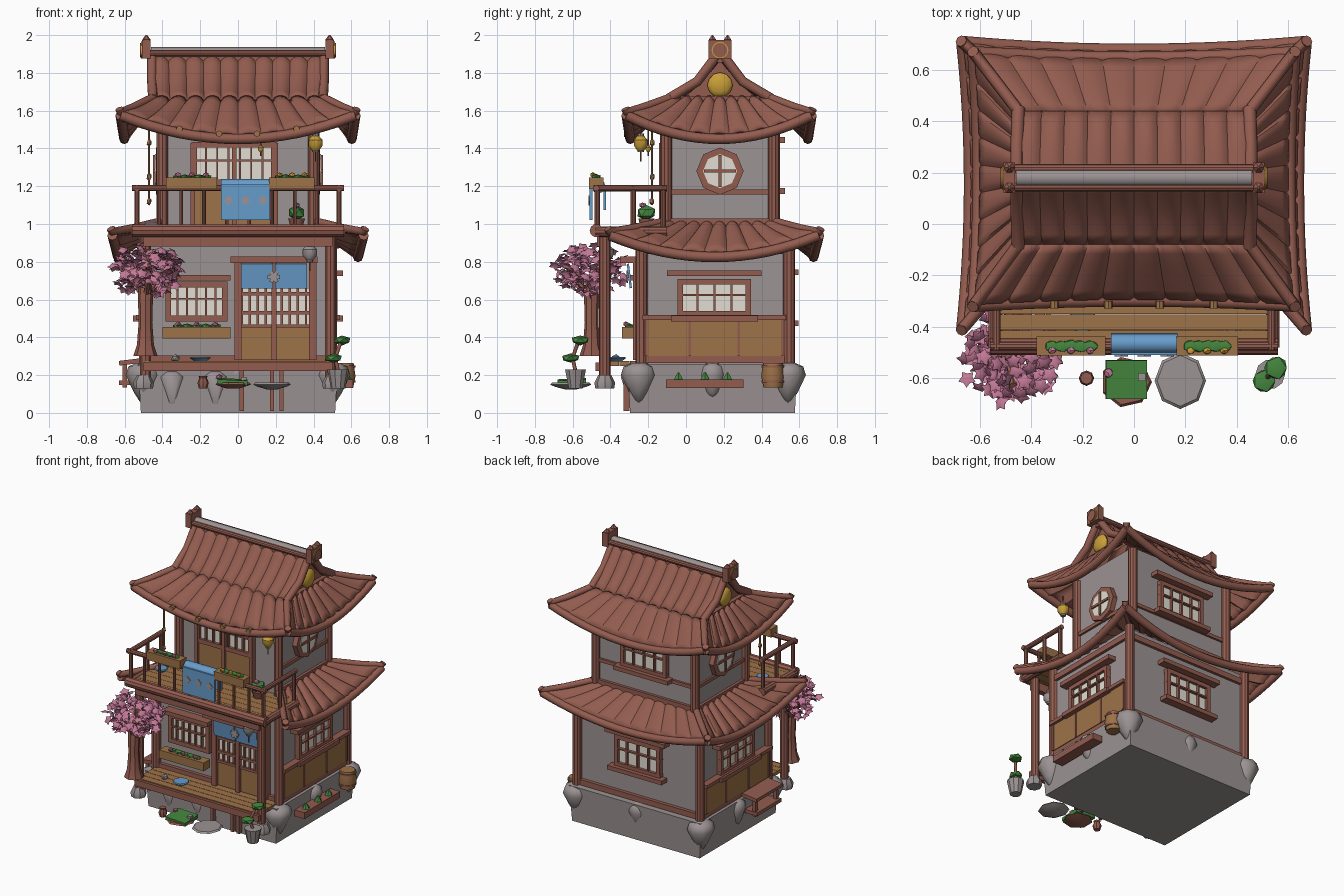
import bpy, bmesh, math, random
from mathutils import Vector as V, Matrix, Euler

if "Cube" in bpy.data.objects:
    bpy.data.objects.remove(bpy.data.objects["Cube"])
random.seed(4)

def color(name, r, g, b):
    m = bpy.data.materials.new(name)
    m.diffuse_color = [*(((c / 255 + .055) / 1.055) ** 2.4 for c in (r, g, b)), 1]
    m.use_nodes = True
    m.node_tree.nodes["Principled BSDF"].inputs["Base Color"].default_value = m.diffuse_color
    return m
WOOD, GREY = color("red brown wood", 147, 92, 79), color("grey stone and plaster", 156, 147, 147)
TAN, CREAM = color("tan wood", 158, 114, 72), color("paper cream", 226, 222, 210)
BLUE, GREEN = color("blue cloth", 103, 156, 202), color("leaf green", 68, 134, 62)
PINK, GOLD = color("blossom pink", 194, 120, 149), color("gold", 200, 158, 56)

def obj(name, bm, mat, angle=35):
    me = bpy.data.meshes.new(name)
    bm.to_mesh(me); bm.free()
    me.materials.append(mat)
    me.polygons.foreach_set("use_smooth", [True] * len(me.polygons))
    me.set_sharp_from_angle(angle=math.radians(angle))
    o = bpy.data.objects.new(name, me)
    bpy.context.collection.objects.link(o)
    return o

def box(name, loc, size, mat, rot=(0, 0, 0), taper=1):
    bm = bmesh.new()
    bmesh.ops.create_cube(bm, size=1)
    for v in bm.verts:
        if v.co.z < 0: v.co.xy *= taper
    bm.transform(Matrix.LocRotScale(V(loc), Euler(rot), V(size)))
    return obj(name, bm, mat)

def rod(name, a, b, r, mat, sides=10):
    a, b = V(a), V(b)
    bm = bmesh.new()
    bmesh.ops.create_cone(bm, cap_ends=True, segments=sides, radius1=r, radius2=r, depth=(b - a).length)
    q = V((0, 0, 1)).rotation_difference(b - a)
    bm.transform(Matrix.LocRotScale((a + b) / 2, q, None))
    return obj(name, bm, mat)

def tube(name, pts, r, mat=WOOD):
    cu = bpy.data.curves.new(name, 'CURVE')
    cu.dimensions, cu.bevel_depth, cu.bevel_resolution, cu.use_fill_caps = '3D', r, 2, True
    s = cu.splines.new('POLY'); s.points.add(len(pts) - 1)
    for p, q in zip(s.points, pts): p.co = (*q, 1)
    tmp = bpy.data.objects.new(name, cu)
    bm = bmesh.new(); me = bpy.data.meshes.new_from_object(tmp); bm.from_mesh(me)
    bpy.data.objects.remove(tmp); bpy.data.meshes.remove(me)
    return obj(name, bm, mat, 50)

def lathe(name, loc, prof, mat, sides=10, sx=1, sy=1, angle=35):
    bm = bmesh.new()
    rings = [[bm.verts.new((loc[0] + sx * r * math.cos(2 * math.pi * i / sides),
              loc[1] + sy * r * math.sin(2 * math.pi * i / sides), loc[2] + z)) for i in range(sides)] for r, z in prof]
    for p, q in zip(rings, rings[1:]):
        for i in range(sides): bm.faces.new((p[i], p[i - sides + 1], q[i - sides + 1], q[i]))
    bm.faces.new(rings[0][::-1]); bm.faces.new(rings[-1])
    return obj(name, bm, mat, angle)

def blob(name, loc, size, mat, sub=1):
    bm = bmesh.new()
    bmesh.ops.create_icosphere(bm, subdivisions=sub, radius=1)
    for v in bm.verts: v.co *= random.uniform(.88, 1.1) if sub < 2 else 1
    bm.transform(Matrix.LocRotScale(V(loc), None, V(size)))
    return obj(name, bm, mat)

# --- wall helper: a = along the wall, d = outwards, ang = facing (0 front, 90 right)
def wbox(name, ang, org, a, d, z, w, t, h, mat):
    c, s = math.cos(math.radians(ang)), math.sin(math.radians(ang))
    return box(name, (org[0] + c * a + s * d, org[1] + s * a - c * d, z), (w, t, h), mat, (0, 0, math.radians(ang)))

def window(ang, org, a, z, w, h, cols=4, sills=True):
    wbox("window_pane", ang, org, a, .005, z, w, .02, h, CREAM)
    for i in range(cols + 1):
        e = i in (0, cols)
        wbox("window_bar", ang, org, a + w * (i / cols - .5), .018, z, .028 if e else .01, .035, h, WOOD)
    for k, t in ((-.5, .03), (.08, .01), (.5, .03)):
        wbox("window_rail", ang, org, a, .018, z + k * h, w + .03, .035, t, WOOD)
    if sills:
        wbox("window_sill", ang, org, a, .035, z - h / 2 - .025, w + .1, .06, .03, WOOD)
        wbox("window_head", ang, org, a, .035, z + h / 2 + .045, w + .14, .06, .03, WOOD)

# --- roof helper: a scalloped tile slope with optional eave sag
def slope(name, A, B, C, D, tiles, sag=0, bow=0, dip=.012, eave=.027, wave=.026):
    A, B, C, D = map(V, (A, B, C, D))
    n = (C + D - A - B); n.z = 0; n.normalize()
    def P(u, v, bump=True):
        p = A.lerp(B, u).lerp(C.lerp(D, u), v)
        t = 1 - (2 * u - 1) ** 2
        p -= n * bow * t * v
        p.z -= sag * t * v ** 1.5 + dip * math.sin(math.pi * v)
        if bump: p.z += wave * math.sin(math.pi * ((u * tiles) % 1)) ** .6
        return p
    bm = bmesh.new()
    nu, nv = tiles * 6, 6
    g = [[bm.verts.new(P(i / nu, j / nv)) for i in range(nu + 1)] for j in range(nv + 1)]
    for j in range(nv):
        for i in range(nu): bm.faces.new((g[j][i], g[j][i + 1], g[j + 1][i + 1], g[j + 1][i]))
    bm.normal_update()
    if sum(f.normal.z for f in bm.faces) < 0: bmesh.ops.reverse_faces(bm, faces=bm.faces[:])
    o = obj(name, bm, WOOD)
    m = o.modifiers.new("thickness", 'SOLIDIFY'); m.thickness, m.offset = .03, -1
    if eave:
        tube("eave_beam", [P(i / 16, 1, False) - V((0, 0, .015)) for i in range(17)], eave)

def corners(x, y0, y1, z): return [V((-x, y0, z)), V((x, y0, z)), V((x, y1, z)), V((-x, y1, z))]

def skirt(name, I, O, sides, sag, bow):
    for k in sides:
        slope(name, I[k], I[(k + 1) % 4], O[k], O[(k + 1) % 4], 10 if k % 2 == 0 else 9, sag, bow, wave=.014 if k == 2 else .026)
    for a, b in zip(I, O):
        m = a.lerp(b, .6) - V((0, 0, .012))
        tube("hip_ridge", [a + V((0, 0, .015)), m + V((0, 0, .015)), b + V((0, 0, .005)), b + (b - a) * .03 + V((0, 0, .022))], .023)

# --- stone base
box("foundation", (0, .14, .13), (1.06, .9, .26), GREY, taper=.97)
for x in (-.5, 0, .5):
    for y in (-.25, .14, .54):
        if x or y != .14:
            big = x and y != .14
            r = .095 if big else .07
            lathe("base_stone", (x, y, 0), [(.008, .04 if big else .07), (r * .55, .11), (r, .2), (r * .85, .245), (r * .4, .265)],
                  GREY, 8, angle=70)
for x in (-.35, -.12):
    lathe("front_stone", (x, -.28, 0), [(.008, .01), (.075, .19), (.04, .22)], GREY, 6, angle=70)

# --- storeys
L, U = (0, .155), (0, .18)
box("lower_wall", (0, .155, .58), (.98, .75, .68), GREY)
box("upper_wall", (0, .18, 1.28), (.8, .56, .64), GREY)
for sx in (-1, 1):
    for y in (-.235, .545): rod("lower_post", (sx * .495, y, .26), (sx * .495, y, .93), .032, WOOD)
    for y in (-.105, .465): rod("upper_post", (sx * .4, y, .98), (sx * .4, y, 1.58), .032, WOOD)
for ang, w, d in ((0, .98, .375), (90, .75, .49), (180, .98, .375), (-90, .75, .49)):
    wbox("base_beam", ang, L, 0, d, .285, w, .05, .04, WOOD)
    if ang: wbox("top_beam", ang, L, 0, d, .86, w, .04, .04, WOOD)
for ang, w, d in ((90, .56, .4), (-90, .56, .4), (180, .8, .28)):
    wbox("upper_rail", ang, U, 0, d, 1.17, w, .03, .025, WOOD)
    wbox("upper_sill", ang, U, 0, d, 1.01, w, .04, .04, WOOD)

# side and back windows, side panelling
for ang in (90, -90):
    org = (math.copysign(.49, ang), .15)
    window(ang, org, 0, .61, .36, .17)
    wbox("panel", ang, org, 0, .01, .4, .74, .04, .2, TAN)
    wbox("panel_rail", ang, org, 0, .025, .505, .76, .05, .025, WOOD)
    for a in (-.36, -.13, .13, .36): wbox("panel_batten", ang, org, a, .015, .4, .014, .04, .2, WOOD)
    s = math.copysign(1, ang)
    for nm, r, d, m in (("round_window_frame", .125, .035, WOOD), ("round_window_pane", .09, .04, CREAM)):
        rod(nm, (s * .38, .18, 1.28), (s * (.4 + d), .18, 1.28), r, m, 8)
    for k, l in ((0, .17),):
        wbox("round_window_bar", ang, (s * .4, .18), k, .04, 1.28, .016, .02, l, WOOD)
        wbox("round_window_bar", ang, (s * .4, .18), 0, .04, 1.28 + k, l, .02, .016, WOOD)
window(180, (0, .53), 0, .6, .34, .2)
window(180, (0, .46), 0, 1.3, .34, .2)

# front window, flower box, door
F = (0, -.22)
window(0, F, -.22, .59, .3, .18, 6, False)
wbox("front_window_head", 0, F, -.22, .04, .715, .36, .07, .03, WOOD)
def planter(x, y, z, w):
    box("planter", (x, y, z), (w, .075, .06), TAN)
    for i in range(5):
        px = x + w * (i / 4 - .5) * .55
        blob("planter_leaves", (px, y, z + .033), (.032, .026, .016), GREEN)
        if i % 2 == 0: blob("planter_flower", (px, y - .018, z + .045), (.017, .015, .014), GOLD if x > 0 else PINK)
planter(-.22, -.3, .425, .36)
wbox("door_panel", 0, F, .19, .02, .37, .37, .03, .18, TAN)
wbox("door_paper", 0, F, .19, .015, .56, .37, .03, .2, CREAM)
for i in range(9): wbox("door_bar", 0, F, .02 + i * .0425, .035, .56, .013, .02, .2, WOOD)
for z in (.46, .53, .63): wbox("door_rail", 0, F, .19, .035, z, .37, .025, .018, WOOD)
for x, w in ((0, .035), (.19, .025), (.395, .04)): wbox("door_post", 0, F, x, .03, .55, w, .06, .54, WOOD)
wbox("door_head", 0, F, .19, .07, .81, .46, .12, .035, WOOD)
for x in (.1, .28): box("door_curtain", (x, -.3, .725), (.17, .012, .13), BLUE, (.12, 0, 0))
for k in range(3): box("curtain_emblem", (.19, -.312, .72), (.065, .008, .02), GREY, (0, k * math.pi / 3, 0))

# upper sliding door
G = (0, -.1)
wbox("sliding_door", 0, G, -.02, .01, 1.1, .42, .03, .22, TAN)
window(0, G, -.02, 1.32, .42, .2, 7, False)
for x in (-.24, -.02, .2): wbox("sliding_door_post", 0, G, x, .02, 1.21, .024, .045, .44, WOOD)

# --- porch and balcony
for i in range(4): box("porch_plank", (0, -.27 - i * .055, .262), (.98, .052, .025), TAN)
box("porch_beam", (0, -.465, .245), (1.0, .03, .045), WOOD)
for x in (.02, .18, .23): box("porch_leg", (x, -.315, .12), (.022, .03, .22), WOOD)
for i in range(6): box("balcony_plank", (0, -.135 - i * .062, .965), (1.06, .06, .03), TAN)
rod("balcony_front_beam", (-.56, -.475, .965), (.56, -.475, .965), .035, WOOD)
box("balcony_lower_beam", (0, -.45, .912), (1.0, .04, .06), WOOD)
for s in (-1, 1):
    rod("balcony_side_beam", (s * .54, -.48, .96), (s * .54, -.1, .96), .028, WOOD)
    rod("porch_post", (s * .49, -.43, .17), (s * .49, -.43, .96), .03, WOOD)
    lathe("post_stone", (s * .5, -.43, .13), [(.05, 0), (.055, .03), (.035, .07)], GREY, 8)
    rod("side_rail", (s * .535, -.49, 1.19), (s * .535, -.1, 1.19), .017, WOOD)
    for y in (-.47, -.28, -.12): rod("rail_post", (s * .535, y, .98), (s * .535, y, 1.2), .014, WOOD)
rod("front_rail", (-.56, -.475, 1.19), (.56, -.475, 1.19), .017, WOOD)
for x in (-.42, -.3, -.18, -.06, .06, .18, .3, .42): rod("rail_baluster", (x, -.475, .98), (x, -.475, 1.19), .01, WOOD)
planter(-.245, -.475, 1.215, .27)
planter(.285, -.475, 1.215, .24)
rod("blanket_fold", (-.09, -.465, 1.2), (.17, -.465, 1.2), .038, BLUE, 12)
box("blanket_front", (.04, -.503, 1.115), (.26, .015, .19), BLUE)
box("blanket_back", (.04, -.43, 1.14), (.26, .012, .13), BLUE)
for x in (-.05, .04, .13): box("blanket_diamond", (x, -.512, 1.125), (.037, .008, .037), GREY, (0, math.pi / 4, 0))
lathe("balcony_pot", (.31, -.21, .98), [(.03, 0), (.045, .05)], WOOD)
blob("balcony_plant", (.31, -.21, 1.06), (.05, .05, .04), GREEN)
blob("balcony_flower", (.31, -.23, 1.1), (.02, .02, .015), PINK)
lathe("balcony_bowl", (-.45, -.24, .98), [(.025, 0), (.045, .018), (.04, .024)], BLUE)

# --- roofs
skirt("lower_roof", corners(.4, -.1, .46, 1.0), corners(.665, -.405, .705, .955), (1, 2, 3), .115, .03)
I = corners(.45, -.08, .44, 1.655)
skirt("upper_roof", I, corners(.622, -.315, .665, 1.59), (0, 1, 2, 3), .125, .02)
for a, b, y in ((I[0], I[1], .16), (I[2], I[3], .20)):
    e = math.copysign(.46, a.x)
    slope("gable_roof", (e, y, 1.88), (-e, y, 1.88), a, b, 10, 0, 0, .025, 0)
for s in (-1, 1):
    for y, k in ((-.09, -1), (.45, 1)):
        tube("gable_verge", [(s * .455, .18 + k * .01, 1.9), (s * .455, .18 + k * .12, 1.755), (s * .45, y, 1.665)], .026)
    bm = bmesh.new()
    bm.faces.new([bm.verts.new((s * .42, y, z)) for y, z in ((-.06, 1.63), (.42, 1.63), (.18, 1.87))])
    obj("gable_infill", bm, WOOD)
    box("gable_tie", (s * .44, .18, 1.66), (.03, .42, .035), WOOD)
    blob("gable_ornament", (s * .44, .18, 1.735), (.03, .068, .068), GOLD, 2)
    box("ridge_end", (s * .485, .18, 1.925), (.045, .12, .1), WOOD)
    rod("ridge_disc", (s * .5, .18, 1.92), (s * .513, .18, 1.92), .045, GOLD, 12)
    rod("ridge_boss", (s * .5, .18, 1.92), (s * .52, .18, 1.92), .039, WOOD, 12)
    for y in (.14, .22):
        lathe("ridge_finial", (s * .485, y, 1.965), [(.016, 0), (.022, .012), (.004, .035)], WOOD, 6)
box("ridge_core", (0, .18, 1.885), (.94, .07, .06), WOOD)
rod("ridge_cap", (-.46, .18, 1.9), (.46, .18, 1.9), .036, GREY, 12)
for y in (.145, .215): rod("ridge_trim", (-.47, y, 1.905), (.47, y, 1.905), .018, WOOD)
for x in (-.31, -.1, .1, .31): rod("eave_stud", (x, -.3, 1.475 + x * x * .3), (x, -.328, 1.475 + x * x * .3), .017, TAN, 8)

# --- lanterns and hanging chime
def lantern(x, y, z, mat, k=1):
    lathe("lantern", (x, y, z), [(r * k, h * k) for r, h in ((.02, -.04), (.038, -.015), (.038, .015), (.02, .035))], mat)
    for h in (-.05, .035): lathe("lantern_cap", (x, y, z + h * k), [(.018 * k, 0), (.018 * k, .014 * k)], GREY, 8)
    rod("lantern_cord", (x, y, z - .1 * k), (x, y, z + .1), .004, WOOD, 6)
lantern(.41, -.24, 1.43, GOLD)
lantern(.38, -.42, .85, GREY)
lantern(.12, -.2, 1.4, GOLD, .4)
rod("chime_cord", (-.47, -.18, 1.1), (-.47, -.18, 1.5), .006, TAN, 6)
for z in (1.12, 1.25, 1.43): blob("chime_bead", (-.47, -.18, z), (.014, .014, .022), TAN)

# --- blossom tree
lathe("tree_trunk", (-.49, -.5, 0), [(.065, .3), (.045, .36), (.036, .48), (.04, .62), (.03, .7)], WOOD, 8)
for dx, dy in ((.12, .06), (-.12, .05), (.02, -.13), (-.05, .12)):
    rod("tree_branch", (-.49, -.5, .6), (-.49 + dx, -.5 + dy, .78), .016, WOOD, 6)
bm = bmesh.new()
for i in range(190):
    d = V((random.gauss(0, 1), random.gauss(0, 1), random.gauss(0, 1))).normalized() * random.uniform(.5, 1)
    mtx = Matrix.LocRotScale(V((-.48 + d.x * .195, -.505 + d.y * .195, .765 + d.z * .14)),
                             Euler([random.uniform(-.9, .9), random.uniform(-.9, .9), random.uniform(0, 6)]), None)
    ring = [bm.verts.new(mtx @ V((r * math.cos(k * math.pi / 5), r * math.sin(k * math.pi / 5), -r * .35)))
            for k, r in ((k, .036 if k % 2 else .022) for k in range(10))]
    c = bm.verts.new(mtx @ V((0, 0, .006)))
    for k in range(10): bm.faces.new((c, ring[k - 1], ring[k]))
obj("tree_blossom", bm, PINK)

# --- garden items around the base
lathe("bonsai_pot", (.53, -.585, .13), [(.038, 0), (.055, .085), (.058, .1), (.04, .1)], GREY)
tube("bonsai_stem", [(.53, -.585, .22), (.515, -.6, .29), (.545, -.57, .38)], .01)
for x, y, z in ((.505, -.61, .29), (.55, -.56, .385)): blob("bonsai_leaves", (x, y, z), (.05, .05, .026), GREEN)
lathe("step_stone", (.18, -.61, .13), [(.03, -.005), (.075, .008), (.1, .02), (.09, .03)], GREY, 8, 1, 1.1)
lathe("moss_bed", (-.03, -.615, .13), [(.04, 0), (.1, .02), (.09, .03)], WOOD, 7)
box("moss", (-.03, -.605, .165), (.16, .15, .025), GREEN, (.05, .05, 0))
blob("moss_flower", (-.1, -.58, .19), (.02, .02, .016), PINK)
box("moss_stone", (.03, -.595, .18), (.03, .03, .02), GREY)
lathe("clay_jar", (-.185, -.6, .13), [(.022, 0), (.03, .03), (.02, .055), (.024, .065)], WOOD, 8)
lathe("blue_bowl", (-.2, -.37, .272), [(.03, 0), (.055, .018), (.05, .024)], BLUE)
blob("porch_pebble", (-.33, -.37, .29), (.025, .025, .02), GREY)
lathe("barrel", (.56, .46, .135), [(.05, 0), (.062, .06), (.052, .13)], TAN, 12)
for z in (.16, .24): lathe("barrel_hoop", (.56, .46, z), [(.061, 0), (.061, .012)], WOOD, 12)
box("side_planter", (.57, .1, .155), (.08, .41, .045), WOOD)
for y in (-.04, .1, .22): lathe("side_sprout", (.575, y, .17), [(.03, 0), (.02, .02), (.004, .045)], GREEN, 6)
box("side_bench", (-.57, -.06, .27), (.12, .3, .025), WOOD, (0, -.12, 0))
for y in (-.18, .06): box("bench_leg", (-.6, y, .2), (.025, .025, .13), WOOD)
box("bench_brace", (-.58, -.06, .16), (.1, .28, .025), WOOD)
